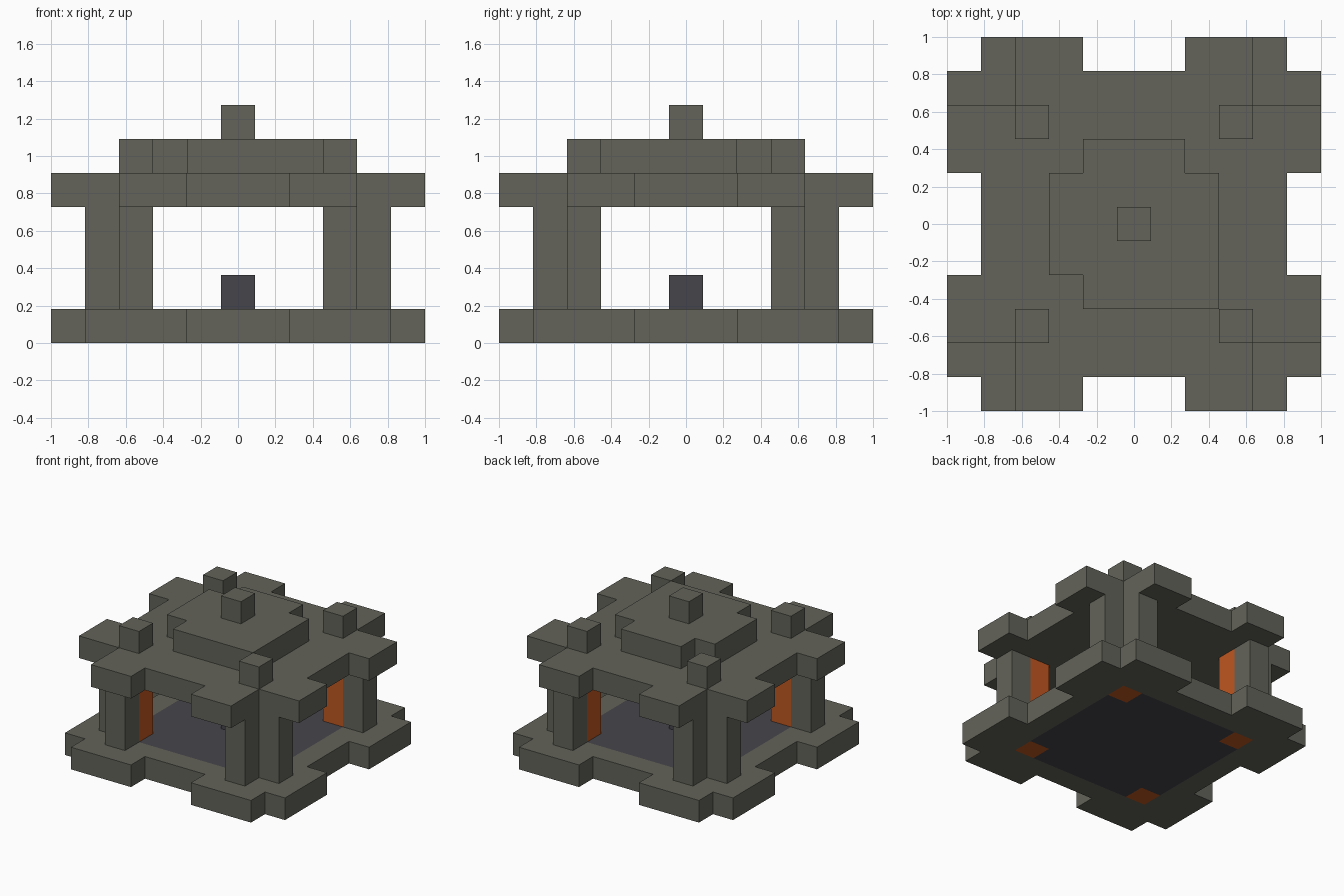
import bpy
import bmesh
import math

U = 2 / 11  # block size; the plan is an 11 x 11 grid of blocks

if "Cube" in bpy.data.objects:
    bpy.data.objects.remove(bpy.data.objects["Cube"], do_unlink=True)


def material(name, rgb):
    mat = bpy.data.materials.new(name)
    mat.use_nodes = True
    mat.diffuse_color = (*rgb, 1)
    mat.node_tree.nodes["Principled BSDF"].inputs["Base Color"].default_value = (*rgb, 1)
    return mat


stone = material("grey_stone", (0.125, 0.125, 0.103))
slate = material("dark_slate", (0.061, 0.059, 0.070))
copper = material("orange_copper", (0.52, 0.096, 0.0145))


def layer(name, mat, bottom, top, rule):
    """Extrude every plan cell (i, j) accepted by the rule from bottom to top."""
    bm = bmesh.new()
    for i in range(-5, 6):
        for j in range(-5, 6):
            if rule(i, j):
                corners = [(-.5, -.5), (.5, -.5), (.5, .5), (-.5, .5)]
                bm.faces.new([bm.verts.new(((i + a) * U, (j + b) * U, bottom * U))
                              for a, b in corners])
    bmesh.ops.remove_doubles(bm, verts=bm.verts, dist=U / 100)
    ext = bmesh.ops.extrude_face_region(bm, geom=bm.faces[:], use_keep_orig=True)
    raised = [g for g in ext["geom"] if isinstance(g, bmesh.types.BMVert)]
    bmesh.ops.translate(bm, verts=raised, vec=(0, 0, (top - bottom) * U))
    bmesh.ops.recalc_face_normals(bm, faces=bm.faces)
    bmesh.ops.dissolve_limit(bm, angle_limit=math.radians(1),
                             verts=bm.verts, edges=bm.edges)
    mesh = bpy.data.meshes.new(name)
    bm.to_mesh(mesh)
    bm.free()
    mesh.materials.append(mat)
    obj = bpy.data.objects.new(name, mesh)
    bpy.context.collection.objects.link(obj)
    return obj


def far(i, j):
    return max(abs(i), abs(j))


def near(i, j):
    return min(abs(i), abs(j))


# Base: stone rim with corner tabs around a dark floor
layer("base_rim", stone, 0, 1,
      lambda i, j: far(i, j) == 4 or (far(i, j) == 5 and 2 <= near(i, j) <= 4))
layer("floor", slate, 0, 1, lambda i, j: far(i, j) <= 3 and near(i, j) < 3
      or far(i, j) < 3)
layer("centre_block", slate, 1, 2, lambda i, j: far(i, j) == 0)

# Corner posts: copper core with two stone blocks outside it
for side_x, x_name in ((-1, "right"), (1, "left")):
    for side_y, y_name in ((-1, "front"), (1, "back")):
        corner = f"{y_name}_{x_name}"
        cx, cy = 3 * side_x, 3 * side_y
        layer(f"post_core_{corner}", copper, 0, 4,
              lambda i, j: (i, j) == (cx, cy))
        layer(f"post_side_{corner}", stone, 1, 4,
              lambda i, j: (i, j) == (cx + side_x, cy))
        layer(f"post_end_{corner}", stone, 1, 4,
              lambda i, j: (i, j) == (cx, cy + side_y))
        layer(f"roof_stud_{corner}", stone, 5, 6,
              lambda i, j: (i, j) == (cx, cy))

# Roof slab with notched corners and small tabs
layer("roof_slab", stone, 4, 5,
      lambda i, j: (far(i, j) <= 4 and near(i, j) < 4)
      or (far(i, j) == 5 and 2 <= near(i, j) <= 3))

# Roof cap: three corners are notched, the front left one is full
layer("roof_cap", stone, 5, 6,
      lambda i, j: far(i, j) <= 2 and (near(i, j) < 2 or (i, j) == (2, -2)))
layer("roof_finial", stone, 6, 7, lambda i, j: far(i, j) == 0)
